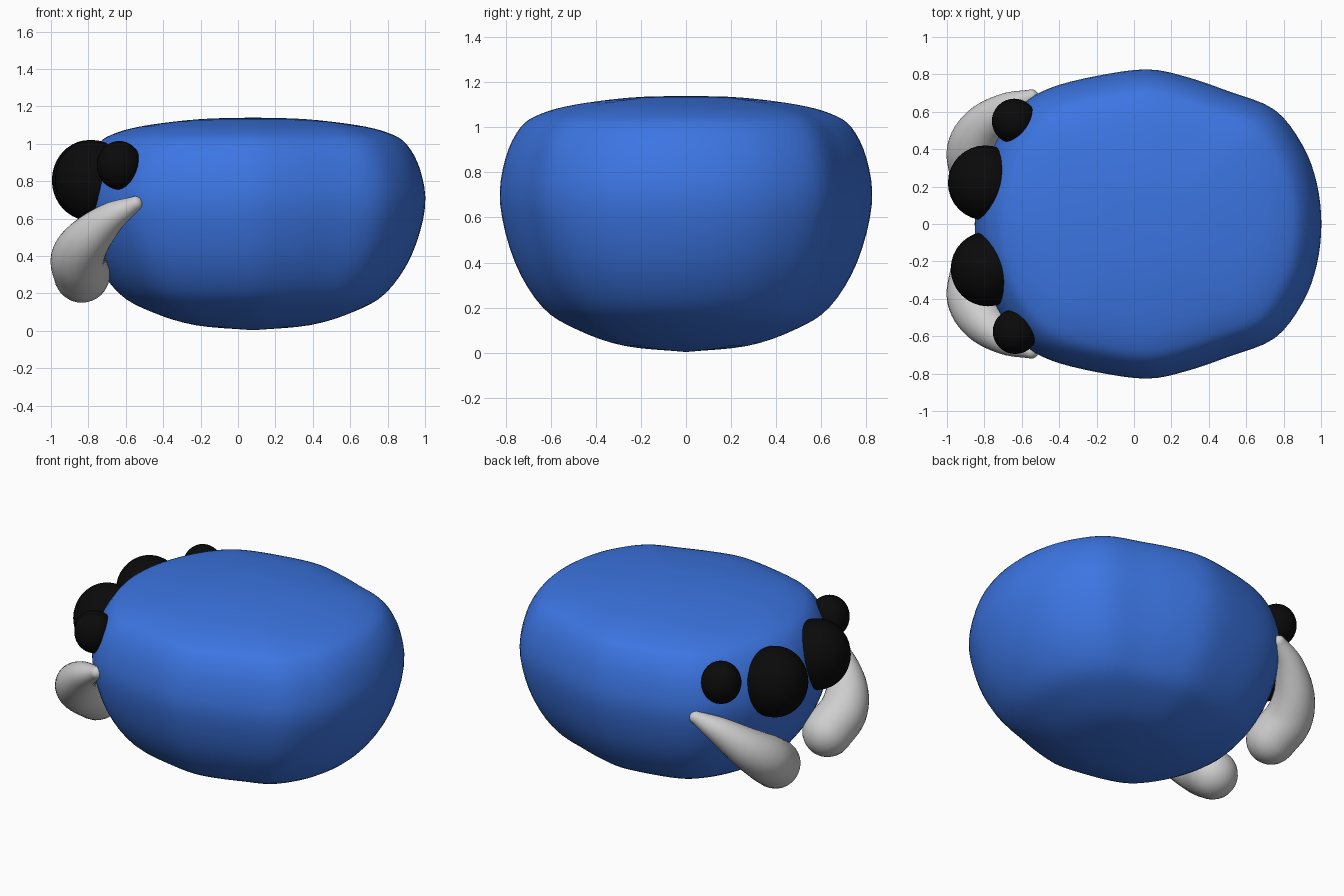
import bpy, bmesh, math
from mathutils import Vector

if "Cube" in bpy.data.objects:
    bpy.data.objects.remove(bpy.data.objects["Cube"])


def material(name, rgb):
    m = bpy.data.materials.new(name)
    m.diffuse_color = (*rgb, 1)
    m.use_nodes = True
    m.node_tree.nodes["Principled BSDF"].inputs["Base Color"].default_value = m.diffuse_color
    return m


blue = material("blue", (0.045, 0.178, 0.76))
black = material("black", (0.003, 0.003, 0.003))
grey = material("light grey", (0.62, 0.62, 0.62))


def spline(points, steps, closed=False):
    """Smooth curve through the given points."""
    p = [Vector(q) for q in points]
    n = len(p)
    if closed:
        def get(i): return p[i % n]
    else:
        def get(i):
            if i < 0:
                return 2 * p[0] - p[1]
            return p[i] if i < n else 2 * p[-1] - p[-2]
    out = []
    for i in range(n if closed else n - 1):
        a, b, c, d = (get(i + k) for k in (-1, 0, 1, 2))
        for s in range(steps):
            t = s / steps
            out.append(0.5 * (2 * b + (c - a) * t + (2 * a - 5 * b + 4 * c - d) * t * t
                              + (3 * b - a - 3 * c + d) * t ** 3))
    if not closed:
        out.append(p[-1].copy())
    return out


def loft(name, start, rings, end, mat):
    """Skin closed rings and close both ends with a point."""
    bm = bmesh.new()
    first, last = bm.verts.new(start), bm.verts.new(end)
    loops = [[bm.verts.new(v) for v in ring] for ring in rings]
    n = len(loops[0])
    for j in range(n):
        k = (j + 1) % n
        bm.faces.new((first, loops[0][k], loops[0][j]))
        bm.faces.new((last, loops[-1][j], loops[-1][k]))
        for a, b in zip(loops, loops[1:]):
            bm.faces.new((a[j], a[k], b[k], b[j]))
    bmesh.ops.recalc_face_normals(bm, faces=bm.faces)
    for f in bm.faces:
        f.smooth = True
    me = bpy.data.meshes.new(name)
    bm.to_mesh(me)
    bm.free()
    me.materials.append(mat)
    ob = bpy.data.objects.new(name, me)
    bpy.context.collection.objects.link(ob)
    return ob


# Body: rounded plan outline scaled along a height profile
half = [(1, 0), (0.975, 0.22), (0.9, 0.42), (0.75, 0.61), (0.5, 0.71), (0.28, 0.785),
        (0.07, 0.825), (-0.2, 0.79), (-0.45, 0.725), (-0.6, 0.63), (-0.73, 0.45),
        (-0.82, 0.22), (-0.85, 0)]
outline = spline(half + [(x, -y) for x, y in half[-2:0:-1]], 4, True)
profile = spline([(0, 0.003), (0.33, 0.03), (0.58, 0.1), (0.77, 0.2), (0.92, 0.4), (1, 0.66),
                  (0.972, 0.86), (0.89, 1.0), (0.78, 1.06), (0.6, 1.1), (0.3, 1.132),
                  (0, 1.14)], 4)
cx = 0.08
body_rings = [[(cx + (o.x - cx) * p.x, o.y * p.x, p.y) for o in outline] for p in profile[1:-1]]
loft("body", (cx, 0, profile[0].y), body_rings, (cx, 0, profile[-1].y), blue)


# Eyes: a large inner and a small outer one on each side
def eye(name, centre, size):
    bpy.ops.mesh.primitive_uv_sphere_add(segments=32, ring_count=20, location=centre)
    ob = bpy.context.object
    ob.name = name
    ob.scale = size
    ob.data.materials.append(black)
    bpy.ops.object.shade_smooth()


eye("large_eye_back", (-0.795, 0.22, 0.805), (0.2, 0.2, 0.215))
eye("large_eye_front", (-0.78, -0.24, 0.805), (0.2, 0.2, 0.215))
eye("small_eye_back", (-0.64, 0.55, 0.885), (0.12, 0.12, 0.13))
eye("small_eye_front", (-0.635, -0.575, 0.885), (0.12, 0.12, 0.13))


# Mandibles: curved tapering horns with round ends
def mandible(name, side):
    nodes = [(-0.55, 0.68, 0.68, 0.04), (-0.68, 0.62, 0.605, 0.083), (-0.8, 0.52, 0.49, 0.122),
             (-0.855, 0.4, 0.39, 0.145), (-0.835, 0.27, 0.30, 0.15)]
    path = spline(nodes, 6)
    pts = [Vector((q[0], side * q[1], q[2])) for q in path]
    radii = [q[3] for q in path]
    tangents = [(pts[min(i + 1, len(pts) - 1)] - pts[max(i - 1, 0)]).normalized()
                for i in range(len(pts))]
    stations = list(zip(pts, tangents, radii))
    angles = [math.radians(a) for a in (15, 30, 45, 60, 75)]
    t0, t1 = tangents[0], tangents[-1]
    cap0 = [(pts[0] - t0 * radii[0] * math.sin(a), t0, radii[0] * math.cos(a))
            for a in reversed(angles)]
    cap1 = [(pts[-1] + t1 * radii[-1] * math.sin(a), t1, radii[-1] * math.cos(a))
            for a in angles]
    rings = []
    for c, t, r in cap0 + stations + cap1:
        u = t.cross(Vector((0, 0, 1))).normalized()
        v = t.cross(u)
        rings.append([c + r * (u * math.cos(k * math.tau / 28) + v * math.sin(k * math.tau / 28))
                      for k in range(28)])
    loft(name, pts[0] - t0 * radii[0], rings, pts[-1] + t1 * radii[-1], grey)


mandible("mandible_back", 1)
mandible("mandible_front", -1)
